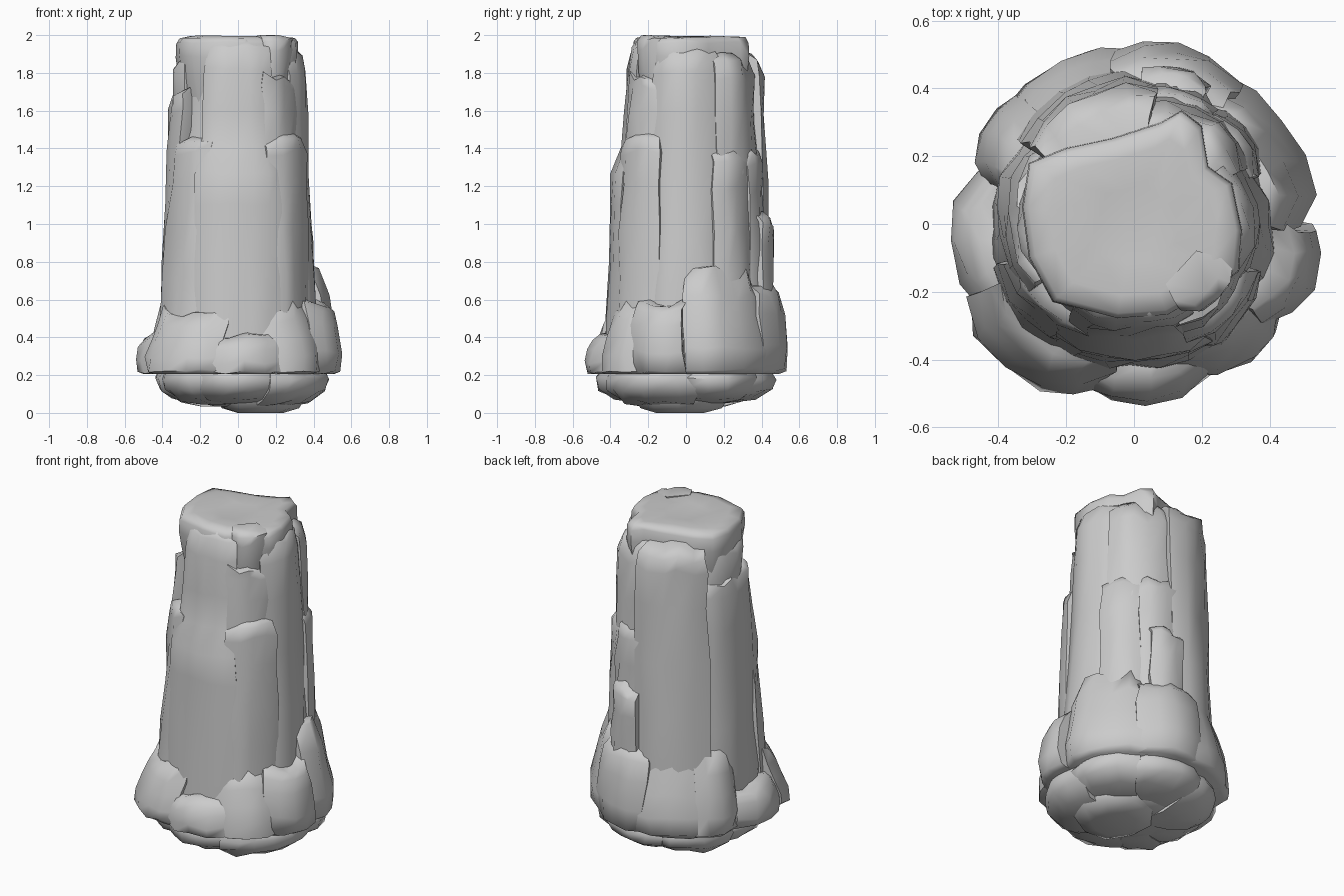
import bpy, bmesh, math, random

if "Cube" in bpy.data.objects:
    bpy.data.objects.remove(bpy.data.objects["Cube"], do_unlink=True)
rng = random.Random(11)

stone = bpy.data.materials.new("grey stone")
stone.use_nodes = True
stone.diffuse_color = (0.6, 0.6, 0.6, 1)
stone.node_tree.nodes["Principled BSDF"].inputs["Base Color"].default_value = (0.6, 0.6, 0.6, 1)


def loft(name, rings, sharp=60):
    """Skin equal-length closed rings and cap both ends."""
    bm = bmesh.new()
    rows = [[bm.verts.new(p) for p in ring] for ring in rings]
    n = len(rows[0])
    for low, high in zip(rows, rows[1:]):
        for i in range(n):
            j = (i + 1) % n
            bm.faces.new((low[i], low[j], high[j], high[i]))
    bm.faces.new(rows[0][::-1])
    bm.faces.new(rows[-1])
    bmesh.ops.triangulate(bm, faces=[f for f in bm.faces if len(f.verts) > 4])
    bmesh.ops.recalc_face_normals(bm, faces=bm.faces)
    mesh = bpy.data.meshes.new(name)
    bm.to_mesh(mesh)
    bm.free()
    mesh.shade_smooth()
    mesh.set_sharp_from_angle(angle=math.radians(sharp))
    mesh.materials.append(stone)
    bpy.context.collection.objects.link(bpy.data.objects.new(name, mesh))


def polar(a, r, z):
    a = math.radians(a)
    return (r * math.cos(a), r * math.sin(a), z)


def blend(values, t):
    """Read a list of evenly spaced values at t in 0..1."""
    x = t * (len(values) - 1)
    i = min(int(x), len(values) - 2)
    return values[i] + (values[i + 1] - values[i]) * (x - i)


def slab(name, a0, a1, radii, profile, inner=0.2, rough=0.01, lean=0.0):
    """Rock wrapped round the axis: radii across its width, (z, scale) up its height."""
    cols = max(4, round((a1 - a0) / 12))
    crown = [rng.uniform(-lean, lean) for c in range(cols + 1)]
    rings = []
    for k, (z, scale) in enumerate(profile):
        up = k / (len(profile) - 1)
        ring = [polar(a1, inner, z), polar(a0, inner, z)]
        for c in range(cols + 1):
            t = c / cols
            r = blend(radii, t) * scale - (0.014 if c in (0, cols) else 0)
            a = a0 + (a1 - a0) * t + rng.uniform(-2, 2)
            top = z + crown[c] * up ** 2 + (rng.uniform(-rough, rough) if k else 0)
            ring.append(polar(a, r + rng.uniform(-rough, rough), min(top, 2)))
        rings.append(ring)
    loft(name, rings)


def tall(name, a0, a1, z0, z1, r0, r1):
    """Tapering column slab with a broken, rounded crown."""
    prof = []
    for t in (0, 0.03, 0.2, 0.4, 0.6, 0.8, 0.93, 0.98, 1):
        drop = {0: 0.05, 0.98: 0.015, 1: 0.06}.get(t, 0)
        prof.append((z0 + (z1 - z0) * t, r0 + (r1 - r0) * t - drop))
    slab(name, a0, a1, [0.99, 1.01, 1, 0.99], prof, rough=0.013, lean=0.03)


# Inner column
core = [(0.15, 0.36), (0.3, 0.41), (0.7, 0.39), (1.0, 0.365), (1.4, 0.335), (1.5, 0.3), (1.9, 0.285)]
loft("column_core", [[polar(a, r + rng.uniform(-0.01, 0.01), z) for a in range(0, 360, 20)]
                     for z, r in core])

# Slabs around the column: start angle, end angle, bottom, top, radius bottom, radius top
columns = {
    "back_tall_slab": (81, 143, 0.22, 1.91, 0.455, 0.405),
    "side_tall_slab": (-34, 32, 0.22, 1.92, 0.425, 0.345),
    "back_corner_slab": (26, 86, 0.22, 1.88, 0.435, 0.37),
    "back_corner_low_slab": (22, 60, 0.3, 1.4, 0.44, 0.4),
    "back_seam_slab": (54, 85, 0.22, 1.4, 0.45, 0.42),
    "back_low_slab": (62, 87, 0.22, 1.05, 0.48, 0.47),
    "left_wall_slab": (134, 212, 0.22, 1.7, 0.43, 0.365),
    "left_upper_slab": (134, 206, 0.9, 1.9, 0.37, 0.33),
    "notch_slab": (198, 246, 0.22, 1.46, 0.46, 0.375),
    "front_corner_slab": (294, 338, 0.22, 1.46, 0.445, 0.395),
    "front_corner_upper_slab": (294, 336, 0.8, 1.8, 0.39, 0.345),
}
for name, spec in columns.items():
    tall(name, *spec)

# Front face runs unbroken to the top, stepping back at a sloping shoulder
slab("front_wall_slab", 236, 304, [1.03, 1.01, 0.985, 1.0, 1.04],
     [(0.22, 0.37), (0.25, 0.43), (0.5, 0.425), (0.8, 0.415), (1.1, 0.41), (1.27, 0.4),
      (1.41, 0.345), (1.6, 0.325), (1.82, 0.315), (1.93, 0.295), (1.97, 0.26)],
     rough=0.009)

# Capping rock, an uneven outline that tucks in below
outline = [(-.31, .18), (-.2, .225), (-.06, .255), (.08, .3), (.14, .335), (.2, .29), (.22, .17), (.29, .12),
           (.32, -.02), (.31, -.14), (.22, -.2), (.1, -.27), (-.05, -.28), (-.24, -.23), (-.31, -.1), (-.33, .05)]
loft("cap_rock", [[(x * s, y * s, z + rng.uniform(-d, d)) for x, y in outline]
                  for z, s, d in ((1.62, 0.84, 0.04), (1.76, 0.95, 0.03), (1.88, 1.0, 0.015),
                                  (1.96, 0.99, 0.006), (1.985, 0.94, 0.005), (1.993, 0.75, 0.004),
                                  (1.985, 0.4, 0.003))])
slab("cap_wedge", 298, 337, [0.30, 0.335, 0.34, 0.33],
     [(1.66, 0.85), (1.8, 0.96), (1.92, 1.0), (1.975, 0.99), (1.995, 0.9)])

# Foot boulders: start angle, end angle, radii across, top height, steep or sloping shoulder
steep = [(0, 0.93), (0.04, 0.99), (0.3, 1), (0.65, 0.97), (0.85, 0.92), (0.95, 0.86), (1, 0.74)]
sloping = [(0, 0.93), (0.05, 0.99), (0.25, 0.99), (0.5, 0.94), (0.75, 0.88), (1, 0.79)]
feet = [(-2, 60, [0.51, 0.56, 0.53, 0.53, 0.53], 0.74, sloping),
        (53, 97, [0.53, 0.545, 0.52], 0.7, steep),
        (90, 140, [0.53, 0.535, 0.52, 0.52], 0.72, sloping),
        (130, 166, [0.53, 0.53, 0.47], 0.7, sloping),
        (161, 212, [0.49, 0.55, 0.54, 0.53], 0.44, steep),
        (205, 262, [0.55, 0.58, 0.57, 0.55, 0.51], 0.55, sloping),
        (252, 299, [0.51, 0.54, 0.51], 0.42, steep),
        (288, 334, [0.48, 0.53, 0.53, 0.51], 0.6, sloping),
        (324, 359, [0.51, 0.56, 0.55], 0.6, steep)]
for i, (a0, a1, radii, top, shoulder) in enumerate(feet):
    slab(f"foot_boulder_{i + 1}", a0, a1, radii,
         [(0.205 + (top - 0.205) * t, s) for t, s in shoulder], lean=0.035)

# Rubble under the foot
starts = [5, 50, 105, 160, 205, 245, 295, 365]
reach = [0.5, 0.48, 0.46, 0.44, 0.47, 0.48, 0.5]
for i, (a0, a1) in enumerate(zip(starts, starts[1:])):
    r = reach[i]
    low = rng.uniform(0.03, 0.06)
    slab(f"under_rubble_{i + 1}", a0 - 3, a1 + 3, [r * 0.95, r, r, r * 0.95],
         [(low, 0.5), (low + 0.025, 0.78), (0.12, 0.96), (0.18, 1), (0.23, 0.95)], inner=0.04)
stones = [("under_core", 0.02, 0.0, 0.035, 1.15), ("under_keystone", 0.12, -0.04, 0.0, 1.0)]
for name, cx, cy, base, size in stones:
    wobble = [rng.uniform(0.9, 1.1) * size for a in range(9)]
    loft(name, [[(cx + r * w * math.cos(a * math.tau / 9), cy + r * w * math.sin(a * math.tau / 9), base + z)
                 for a, w in enumerate(wobble)]
                for z, r in ((0, 0.13), (0.025, 0.22), (0.1, 0.27), (0.2, 0.25))])
